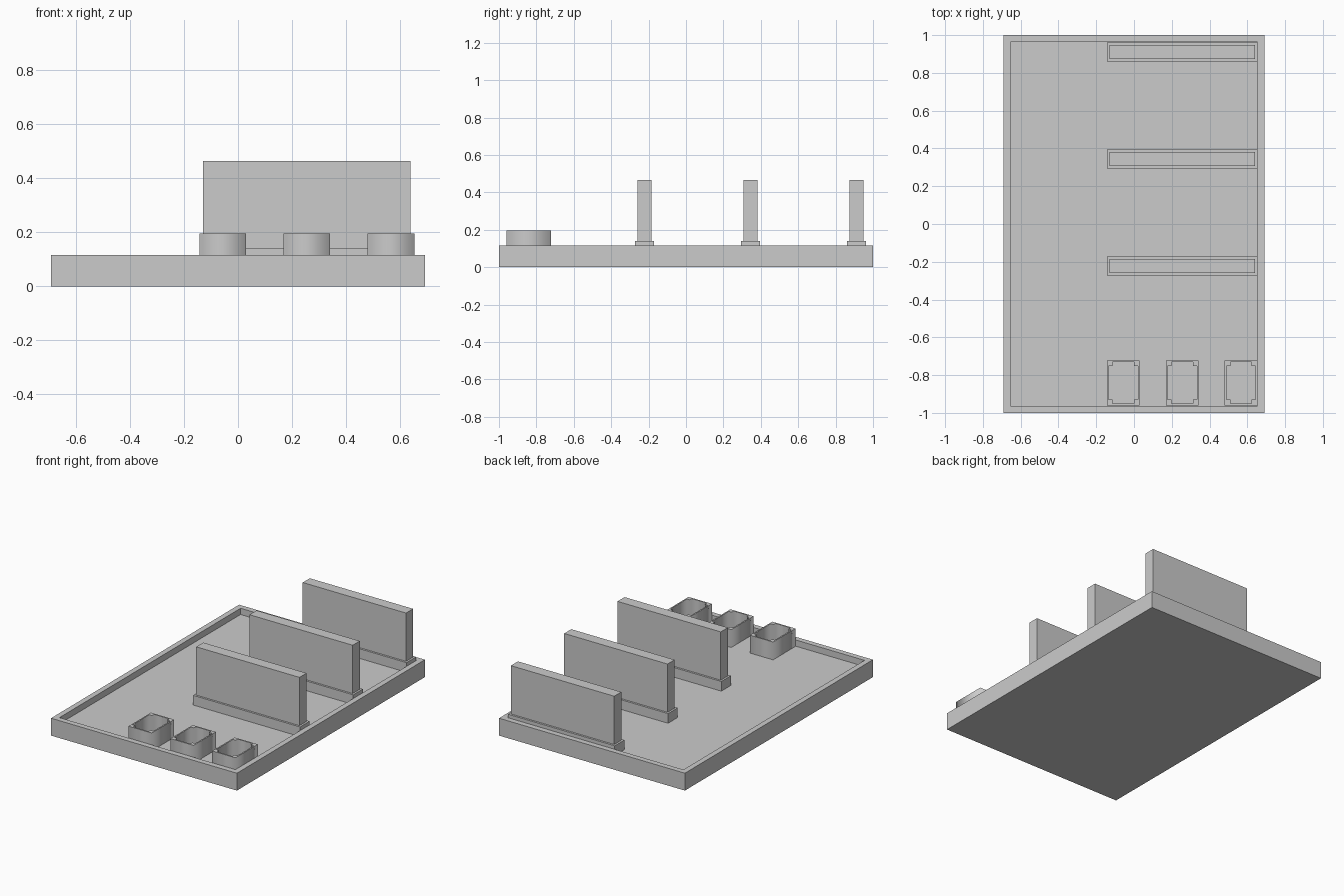
import bpy, bmesh
from mathutils import Matrix

if "Cube" in bpy.data.objects:
    bpy.data.objects.remove(bpy.data.objects["Cube"])

FLOOR = 0.075  # height of the recessed tray floor


def add_object(name, bm):
    bmesh.ops.recalc_face_normals(bm, faces=bm.faces)
    mesh = bpy.data.meshes.new(name)
    bm.to_mesh(mesh)
    bm.free()
    obj = bpy.data.objects.new(name, mesh)
    bpy.context.collection.objects.link(obj)
    return obj


def box_bm(x0, x1, y0, y1, z0, z1):
    bm = bmesh.new()
    m = (Matrix.Translation(((x0 + x1) / 2, (y0 + y1) / 2, (z0 + z1) / 2))
         @ Matrix.Diagonal((x1 - x0, y1 - y0, z1 - z0, 1)))
    bmesh.ops.create_cube(bm, size=1, matrix=m)
    return bm


def inset_top(bm, rim, dz):
    # Inset the top face and extrude it vertically
    top = max(bm.faces, key=lambda f: f.calc_center_median().z)
    bmesh.ops.inset_region(bm, faces=[top], thickness=rim, use_even_offset=True)
    ext = bmesh.ops.extrude_discrete_faces(bm, faces=[top])
    bmesh.ops.translate(bm, verts=ext["faces"][0].verts, vec=(0, 0, dz))


def tube(name, loops, z0, z1):
    # Vertical prism with a hole, from an outer and an inner outline
    cu = bpy.data.curves.new(name, "CURVE")
    cu.dimensions = "2D"
    cu.fill_mode = "BOTH"
    cu.extrude = (z1 - z0) / 2
    for pts in loops:
        sp = cu.splines.new("POLY")
        sp.points.add(len(pts) - 1)
        for p, (x, y) in zip(sp.points, pts):
            p.co = (x, y, 0, 1)
        sp.use_cyclic_u = True
    obj = bpy.data.objects.new(name, cu)
    bpy.context.collection.objects.link(obj)
    obj.location.z = (z0 + z1) / 2
    bpy.ops.object.select_all(action="DESELECT")
    obj.select_set(True)
    bpy.context.view_layer.objects.active = obj
    bpy.ops.object.convert(target="MESH")
    return bpy.context.object


# Tray with a raised rim
tray = box_bm(-0.692, 0.692, -1, 1, 0, 0.117)
inset_top(tray, 0.037, FLOOR - 0.117)
add_object("tray", tray)

# Upright panels on stepped feet
for i, y in enumerate((-0.222, 0.344, 0.911)):
    bm = box_bm(-0.143, 0.653, y - 0.051, y + 0.051, FLOOR, 0.14)
    inset_top(bm, 0.0135, 0.465 - 0.14)
    add_object(f"upright_panel_{i + 1}", bm)

# Open cups with thickened inner corners
hx, hy = 0.0865, 0.119
for i, x in enumerate((-0.0565, 0.255, 0.5665)):
    y = -0.841
    wall, post = 0.009, 0.03
    outer = [(x + sx * hx, y + sy * hy)
             for sx, sy in ((-1, -1), (1, -1), (1, 1), (-1, 1))]
    ax, ay, bx, by = hx - wall, hy - wall, hx - post, hy - post
    inner = []
    for sx, sy in ((1, 1), (-1, 1), (-1, -1), (1, -1)):
        corner = [(sx * ax, sy * by), (sx * bx, sy * by), (sx * bx, sy * ay)]
        inner += corner if sx * sy > 0 else corner[::-1]
    tube(f"cup_{i + 1}", [outer, [(x + px, y + py) for px, py in inner]], FLOOR, 0.195)
